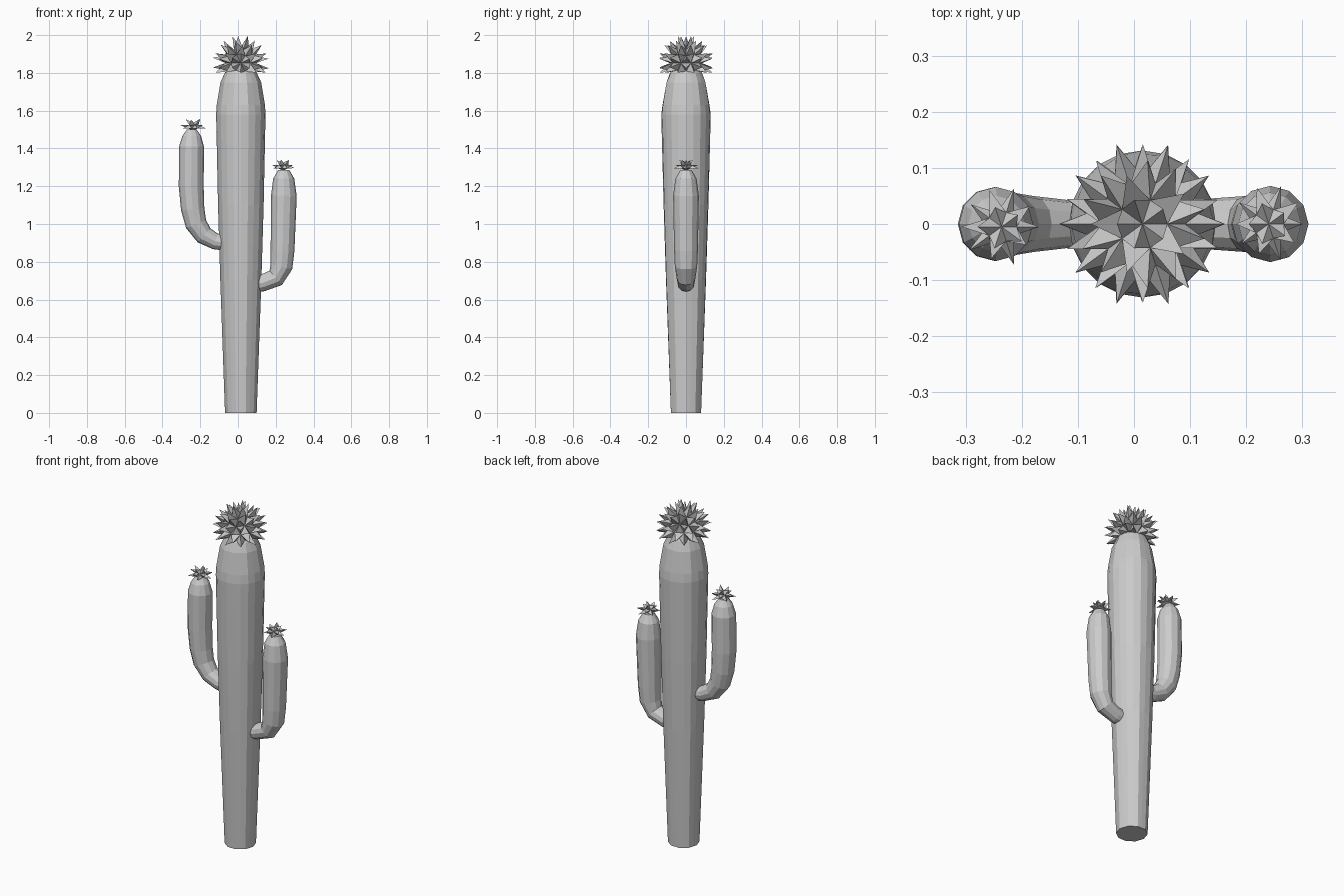
import bpy, bmesh, random
from math import sin, cos, pi
from mathutils import Vector

if "Cube" in bpy.data.objects:
    bpy.data.objects.remove(bpy.data.objects["Cube"])

random.seed(4)


def finish(bm, name):
    bmesh.ops.recalc_face_normals(bm, faces=bm.faces)
    mesh = bpy.data.meshes.new(name)
    bm.to_mesh(mesh)
    bm.free()
    obj = bpy.data.objects.new(name, mesh)
    bpy.context.collection.objects.link(obj)
    return obj


def tube(name, path, sides):
    """Path of (x, z, radius, groove); every second side vertex is scaled by groove."""
    bm = bmesh.new()
    rings = []
    for i, (x, z, r, groove) in enumerate(path):
        a, b = path[max(i - 1, 0)], path[min(i + 1, len(path) - 1)]
        t = Vector((b[0] - a[0], 0, b[1] - a[1])).normalized()
        side = Vector((0, 1, 0))
        out = side.cross(t)
        ring = []
        for k in range(sides):
            ang = 2 * pi * k / sides
            rr = r * (groove if k % 2 else 1)
            ring.append(bm.verts.new(Vector((x, 0, z)) + (out * cos(ang) + side * sin(ang)) * rr))
        rings.append(ring)
    for lo, hi in zip(rings, rings[1:]):
        for k in range(sides):
            n = (k + 1) % sides
            bm.faces.new((lo[k], lo[n], hi[n], hi[k]))
    bm.faces.new(rings[0][::-1])
    bm.faces.new(rings[-1])
    return finish(bm, name)


def spiky_flower(name, centre, core, tip, subdiv, flat, lowest, jitter):
    """Faceted ball whose faces are each pulled out into a spike."""
    bm = bmesh.new()
    bmesh.ops.create_icosphere(bm, subdivisions=subdiv, radius=core)
    for f in list(bm.faces):
        d = f.calc_center_median().normalized()
        if d.z < lowest:
            continue
        new = bmesh.ops.poke(bm, faces=[f])["verts"][0]
        new.co = d * tip * random.uniform(1 - jitter, 1)
    for v in bm.verts:
        v.co = Vector((v.co.x, v.co.y, v.co.z * flat)) + Vector(centre)
    return finish(bm, name)


# Trunk: ten-sided foot, round body, grooved shoulder
foot = cos(pi / 10)
tube("trunk", [
    (0.015, 0.0, 0.084, foot), (0.015, 0.7, 0.109, 0.97), (0.015, 1.1, 0.121, 0.98),
    (0.015, 1.58, 0.131, 1.0), (0.015, 1.63, 0.128, 0.97), (0.015, 1.75, 0.108, 0.95),
    (0.015, 1.80, 0.085, 1.0), (0.015, 1.85, 0.05, 1.0)], 20)

# Arms: bent tubes that swell upwards and close in a dome
arm_right = [(0.06, 0.68, 0.044), (0.13, 0.688, 0.045), (0.20, 0.715, 0.05),
             (0.23, 0.775, 0.059), (0.236, 0.86, 0.063), (0.243, 1.15, 0.068),
             (0.242, 1.24, 0.056), (0.242, 1.285, 0.03)]
arm_left = [(-0.06, 0.90, 0.042), (-0.12, 0.908, 0.043), (-0.18, 0.94, 0.05),
            (-0.222, 1.0, 0.057), (-0.24, 1.08, 0.062), (-0.248, 1.2, 0.066),
            (-0.246, 1.41, 0.066), (-0.245, 1.465, 0.05), (-0.245, 1.5, 0.026)]
tube("arm_right", [p + (1,) for p in arm_right], 12)
tube("arm_left", [p + (1,) for p in arm_left], 12)

# Flowers: a large one on the trunk, small ones on the arms
spiky_flower("flower_top", (0.015, 0, 1.852), 0.085, 0.152, 2, 0.99, -0.62, 0.03)
spiky_flower("flower_right", (0.24, 0, 1.304), 0.03, 0.074, 1, 0.72, -0.3, 0.25)
spiky_flower("flower_left", (-0.236, -0.005, 1.515), 0.03, 0.074, 1, 0.72, -0.3, 0.25)
